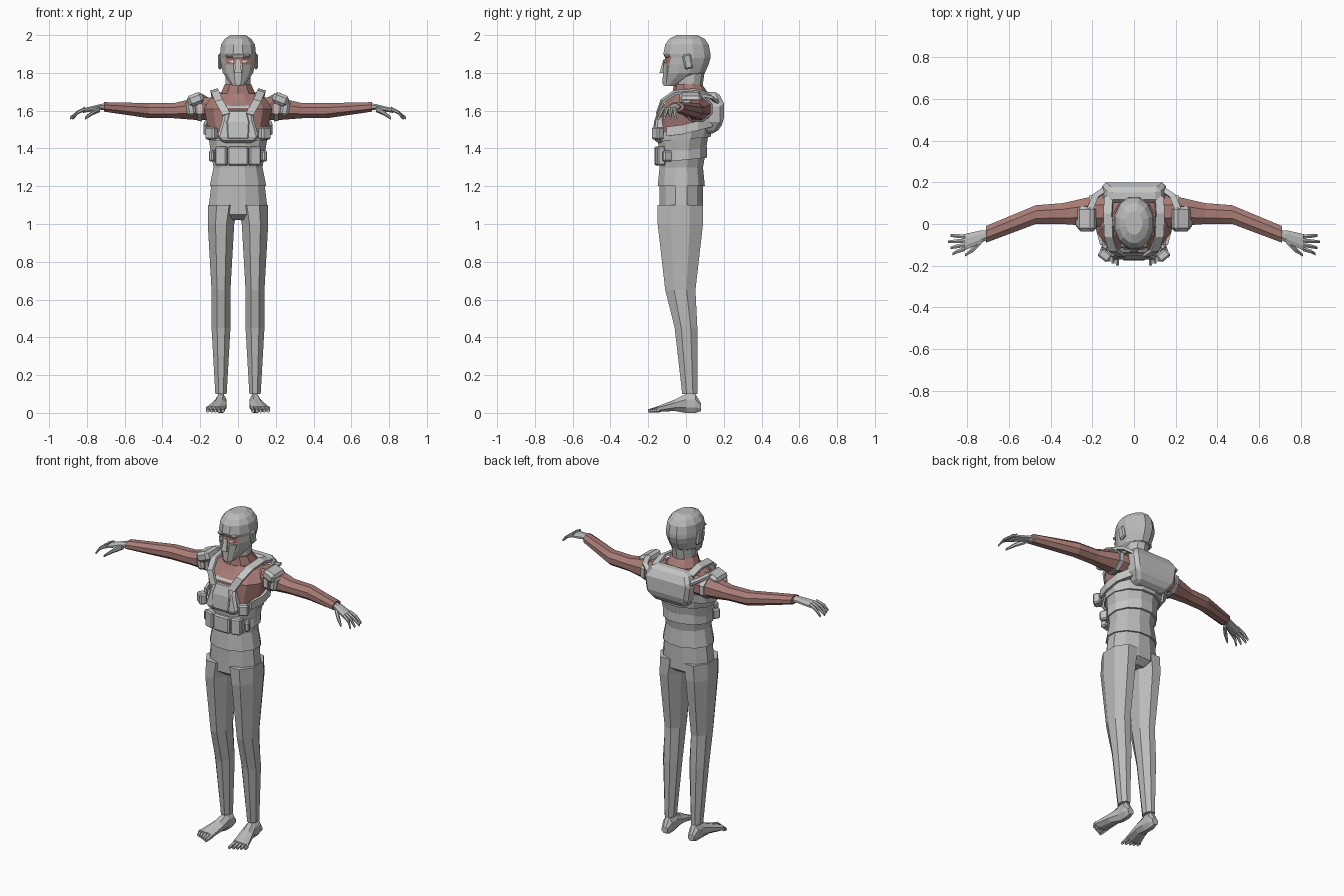
import bpy, bmesh, math
from mathutils import Vector, Matrix

cube = bpy.data.objects.get("Cube")
if cube:
    bpy.data.objects.remove(cube, do_unlink=True)


def material(name, red, green, blue):
    mat = bpy.data.materials.new(name)
    mat.use_nodes = True
    mat.diffuse_color = (red, green, blue, 1)
    for node in mat.node_tree.nodes:
        if node.type == 'BSDF_PRINCIPLED':
            node.inputs["Base Color"].default_value = mat.diffuse_color
    return mat


CLOTH = material("cloth_grey", .5, .5, .49)
GEAR = material("gear_grey", .55, .56, .55)
SHIRT = material("shirt_red", .39, .2, .18)
SKIN = material("skin_red", .4, .17, .15)
EYE = material("eye_white", .75, .72, .7)


def finish(name, bm, mat, mirror=False, bevel=0):
    """Turn the bmesh into an object, optionally bevelled and mirrored in x."""
    bmesh.ops.recalc_face_normals(bm, faces=bm.faces)
    mesh = bpy.data.meshes.new(name)
    bm.to_mesh(mesh)
    bm.free()
    mesh.materials.append(mat)
    part = bpy.data.objects.new(name, mesh)
    bpy.context.collection.objects.link(part)
    if bevel:
        modifier = part.modifiers.new("bevel", 'BEVEL')
        modifier.width = bevel
        modifier.segments = 1
    if mirror:
        modifier = part.modifiers.new("mirror", 'MIRROR')
        modifier.use_mirror_merge = False
    return part


def skin_rings(bm, rings):
    """Join closed vertex rings with quads and cap both ends."""
    for low, high in zip(rings, rings[1:]):
        for i in range(len(low)):
            bm.faces.new((low[i - 1], low[i], high[i], high[i - 1]))
    bm.faces.new(rings[0])
    bm.faces.new(rings[-1])


def loft(name, axis, sections, mat, sides=8, mirror=False, bevel=0, slope=0):
    """Sections: position on the axis, two centre coordinates, two half sizes."""
    bm = bmesh.new()
    rings = []
    grow = 1 / math.cos(math.pi / sides)
    for along, a, b, half_a, half_b in sections:
        ring = []
        for i in range(sides):
            angle = math.tau * (i + .5) / sides
            u = a + half_a * grow * math.cos(angle)
            v = b + half_b * grow * math.sin(angle)
            corner = {'x': (along, u, v), 'y': (u, along, v), 'z': (u, v, along + slope * v)}[axis]
            ring.append(bm.verts.new(corner))
        rings.append(ring)
    skin_rings(bm, rings)
    return finish(name, bm, mat, mirror, bevel)


def trunk(name, levels, mat, sides=12, bevel=0, slope=0):
    """Centred upright part; levels: height, front, back, half width."""
    sections = [(height, 0, (front + back) / 2, half, (back - front) / 2)
                for height, front, back, half in levels]
    return loft(name, 'z', sections, mat, sides, bevel=bevel, slope=slope)


def box(name, centre, size, mat=GEAR, turn=0, axis='Z', mirror=True, bevel=.008):
    bm = bmesh.new()
    matrix = (Matrix.Translation(centre) @ Matrix.Rotation(math.radians(turn), 4, axis)
              @ Matrix.Diagonal((*size, 1)))
    bmesh.ops.create_cube(bm, size=1, matrix=matrix)
    return finish(name, bm, mat, mirror, bevel)


def strap(name, points, width, side, thickness=.016):
    """Flat ribbon along points, its width laid along the side vector."""
    bm = bmesh.new()
    path = [Vector(point) for point in points]
    across = Vector(side).normalized() * width / 2
    rings = []
    for i, point in enumerate(path):
        direction = path[min(i + 1, len(path) - 1)] - path[max(i - 1, 0)]
        out = direction.cross(across).normalized() * thickness / 2
        corners = (point - across - out, point + across - out,
                   point + across + out, point - across + out)
        rings.append([bm.verts.new(corner) for corner in corners])
    skin_rings(bm, rings)
    return finish(name, bm, GEAR, mirror=True)


# Trousers
trunk("pelvis", [(1.22, -.14, .09, .14), (1.05, -.14, .09, .16), (1.02, -.1, .05, .09)], CLOTH)
loft("leg", 'z', [(1.1, .08, -.03, .08, .12), (1, .09, -.03, .07, .12), (.65, .09, -.03, .05, .08),
                  (.45, .09, 0, .05, .06), (.1, .09, .02, .03, .04)], CLOTH, mirror=True)

# Feet with separate toes
loft("foot", 'y', [(.08, .09, .03, .02, .02), (.05, .09, .05, .03, .05), (0, .09, .05, .03, .05),
                   (-.06, .1, .04, .04, .03), (-.15, .12, .02, .05, .015)], CLOTH, mirror=True)
for i in range(5):
    x = .08 + .02 * i
    tip = -.2 + .01 * i
    loft("toe", 'y', [(-.14, x, .02, .01, .015), (tip, x, .01, .007, .008)],
         CLOTH, sides=6, mirror=True)

# Torso: grey lower garment, red shirt above, neck inside the collar
trunk("lower_torso", [(1.2, -.15, .1, .15), (1.3, -.14, .09, .13), (1.48, -.15, .12, .16)], CLOTH)
trunk("upper_torso", [(1.47, -.15, .12, .15), (1.61, -.14, .14, .18), (1.66, -.09, .13, .15),
                      (1.69, -.07, .12, .1)], SHIRT)
trunk("collar", [(1.67, -.07, .13, .1), (1.74, -.06, .08, .07)], SHIRT, sides=10)
trunk("neck", [(1.7, -.05, .08, .065), (1.84, -.05, .1, .065)], CLOTH, sides=10)

# Arms and hands
loft("sleeve", 'x', [(.13, .06, 1.61, .08, .06), (.21, .06, 1.61, .07, .06),
                     (.34, .05, 1.6, .05, .04), (.47, .045, 1.6, .045, .04),
                     (.71, -.05, 1.62, .04, .025)], SHIRT, mirror=True)
loft("palm", 'x', [(.69, -.05, 1.62, .02, .02), (.73, -.06, 1.62, .03, .015),
                   (.82, -.09, 1.6, .04, .012)], CLOTH, mirror=True)
for i in range(4):
    root = -.06 - .02 * i
    tip = root - .01 * (i - .5)
    reach = .89 - .01 * abs(i - 1)
    loft("finger", 'x', [(.81, root, 1.61, .01, .01), (.85, (root + tip) / 2, 1.59, .009, .009),
                         (reach, tip, 1.56, .006, .007)], CLOTH, sides=6, mirror=True)
loft("thumb", 'x', [(.73, -.08, 1.61, .015, .015), (.77, -.12, 1.59, .014, .012),
                    (.81, -.15, 1.56, .006, .007)], CLOTH, sides=6, mirror=True)

# Hooded head; the front of the eye band is bare skin
head = trunk("head", [(1.73, -.12, -.04, .03), (1.77, -.12, .04, .06), (1.8, -.12, .1, .08),
                      (1.845, -.12, .12, .09), (1.88, -.11, .13, .095), (1.9, -.12, .13, .095),
                      (1.95, -.11, .12, .09), (1.98, -.09, .1, .07), (2, -.05, .06, .04)], CLOTH)
head.data.materials.append(SKIN)
for face in head.data.polygons:
    if 1.85 < face.center.z < 1.88 and face.normal.y < -.6:
        face.material_index = 1
trunk("nose", [(1.8, -.14, -.09, .02), (1.87, -.12, -.1, .008)], CLOTH, sides=4)
trunk("mask", [(1.74, -.125, -.05, .035), (1.84, -.12, -.05, .06)], CLOTH, sides=8)
box("brow", (0, -.1, 1.89), (.13, .03, .02), CLOTH, mirror=False)
box("eye", (.037, -.111, 1.862), (.03, .008, .013), EYE, turn=12, bevel=0)
box("ear", (.095, .01, 1.86), (.02, .045, .08), CLOTH, turn=12, axis='X')

# Bands around the torso
trunk("chest_band", [(1.45, -.16, .13, .16), (1.5, -.16, .14, .17)], GEAR, slope=.08)
trunk("waist_band", [(1.34, -.155, .11, .145), (1.4, -.155, .11, .145)], GEAR, slope=.1)

# Chest plate with a raised panel, and the back plate
trunk("chest_plate", [(1.43, -.16, -.09, .08), (1.46, -.17, -.08, .11), (1.55, -.16, -.07, .085),
                      (1.63, -.13, -.06, .07)], GEAR, sides=4, bevel=.012)
trunk("chest_panel", [(1.45, -.175, -.1, .055), (1.54, -.17, -.1, .06), (1.6, -.15, -.1, .045)],
      GEAR, sides=4, bevel=.005)
trunk("back_plate", [(1.48, .09, .16, .1), (1.54, .1, .2, .14), (1.64, .11, .2, .155),
                     (1.7, .1, .17, .12)], GEAR, sides=4, bevel=.018)

# Pouches on the chest and around the waist
box("chest_pouch", (.14, -.15, 1.48), (.06, .045, .065), turn=38)
box("centre_pouch", (0, -.145, 1.36), (.11, .045, .1), mirror=False)
box("front_pouch", (.087, -.136, 1.36), (.064, .045, .1), turn=14)
box("side_pouch", (.133, -.1, 1.36), (.03, .05, .06), turn=30)

# Straps over the shoulders and under the arms
strap("shoulder_strap", [(.06, -.15, 1.58), (.1, -.125, 1.65), (.12, -.06, 1.695),
                         (.125, .05, 1.705), (.12, .13, 1.68)], width=.042, side=(1, .1, -.3))
strap("side_strap", [(.125, .135, 1.54), (.17, .06, 1.52), (.175, -.02, 1.5), (.155, -.1, 1.49)],
      width=.05, side=(0, 0, 1))
strap("pad_strap", [(.13, .17, 1.64), (.185, .135, 1.67), (.215, .06, 1.685)],
      width=.03, side=(1, .4, 0))

# Shoulder pads with arm loops
loft("arm_loop", 'x', [(.19, .06, 1.61, .08, .067), (.215, .06, 1.61, .077, .064)],
     GEAR, mirror=True)
box("shoulder_pad", (.225, .025, 1.66), (.085, .12, .06), turn=22, axis='Y', bevel=.015)
box("outer_pad", (.25, .02, 1.615), (.045, .085, .085), turn=10, axis='Y', bevel=.012)
